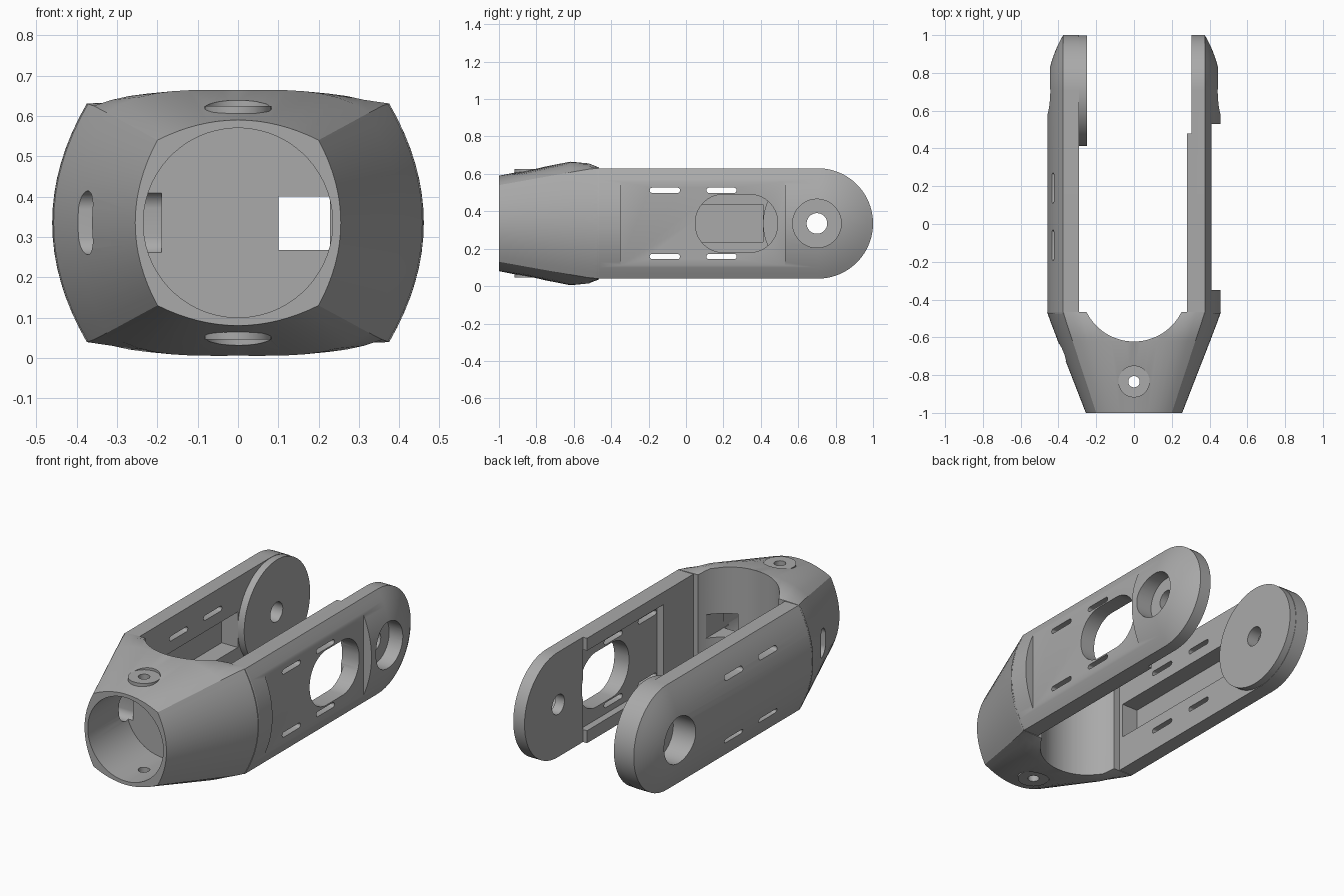
import bpy, bmesh, math
from mathutils import Vector

if "Cube" in bpy.data.objects:
    bpy.data.objects.remove(bpy.data.objects["Cube"], do_unlink=True)

MID = 0.335      # height of the centre line
PIVOT = 0.705    # centre of the rounded arm ends
RAD = 0.295      # half height of the arms
JOIN = -0.475    # where the arms meet the socket

grey = bpy.data.materials.new("Metal grey")
grey.use_nodes = True
colour = (0.4, 0.4, 0.4, 1)
grey.diffuse_color = colour
grey.node_tree.nodes["Principled BSDF"].inputs["Base Color"].default_value = colour


def loft(name, rings):
    """Closed solid skinned through rings of equal length."""
    bm = bmesh.new()
    loops = [[bm.verts.new(p) for p in ring] for ring in rings]
    n = len(loops[0])
    for a, b in zip(loops, loops[1:]):
        for i in range(n):
            j = (i + 1) % n
            bm.faces.new((a[i], a[j], b[j], b[i]))
    bm.faces.new(loops[0])
    bm.faces.new(loops[-1])
    bmesh.ops.recalc_face_normals(bm, faces=bm.faces)
    mesh = bpy.data.meshes.new(name)
    bm.to_mesh(mesh)
    bm.free()
    mesh.materials.append(grey)
    obj = bpy.data.objects.new(name, mesh)
    bpy.context.collection.objects.link(obj)
    return obj


def prism(name, axis, outline, lo, hi):
    """Extrude a 2D outline along an axis (0 x, 1 y, 2 z)."""
    def place(p, d):
        v = list(p)
        v.insert(axis, d)
        return Vector(v)
    return loft(name, [[place(p, d) for p in outline] for d in (lo, hi)])


def rect(u0, u1, v0, v1):
    return [(u0, v0), (u1, v0), (u1, v1), (u0, v1)]


def capsule(u, v, r, hu=0, hv=0, seg=48):
    """Circle, or slot when hu or hv stretches its halves apart."""
    pts = []
    for i in range(seg):
        a = math.tau * (i + 0.5) / seg
        c, s = math.cos(a), math.sin(a)
        pts.append((u + r * c + math.copysign(hu, c), v + r * s + math.copysign(hv, s)))
    return pts


def apply_bool(target, tool, mode):
    mod = target.modifiers.new(mode, "BOOLEAN")
    mod.operation, mod.solver, mod.object = mode, "EXACT", tool
    bpy.context.view_layer.objects.active = target
    bpy.ops.object.modifier_apply(modifier=mod.name)
    bpy.data.objects.remove(tool, do_unlink=True)


def socket_section(y, cx, hz, sx, tz, power, n=16):
    """Four bowed sides meeting in four sharp corners."""
    quarter = []
    steps = [2 * i / n - 1 for i in range(n)]
    bow = lambda t, p: 1 - abs(t) ** p
    quarter += [(cx + (sx - cx) * bow(t, 2), hz * t) for t in steps]
    quarter += [(-cx * t, hz + (tz - hz) * bow(t, power)) for t in steps]
    full = quarter + [(-x, -z) for x, z in quarter]
    return [(x, y, MID + z) for x, z in full]


def arm(name, side, inner):
    """Round-ended arm with a domed outer face."""
    def ring(r, x):
        pts = [(side * x, JOIN, MID - r)]
        for i in range(41):
            a = math.pi * (i / 40 - 0.5)
            pts.append((side * x, PIVOT + r * math.cos(a), MID + r * math.sin(a)))
        return pts + [(side * x, JOIN, MID + r)]
    rings = [ring(RAD, inner)]
    for k in range(10, 0, -1):
        t = k / 10
        rings.append(ring(RAD * t, 0.375 + 0.085 * (1 - t * t)))
    return loft(name, rings)


# Tapering socket
body = loft("fork_bracket", [
    socket_section(-1.0, 0.2, 0.205, 0.255, 0.255, 2),
    socket_section(-0.62, 0.325, 0.273, 0.403, 0.33, 4),
    socket_section(-0.52, 0.358, 0.29, 0.441, 0.326, 4),
    socket_section(-0.465, 0.375, 0.296, 0.461, 0.3, 4),
])

# Arms and the thick pivot boss
apply_bool(body, arm("left_arm", 1, 0.28), "UNION")
apply_bool(body, arm("right_arm", -1, 0.29), "UNION")
apply_bool(body, prism("pivot_boss", 0, capsule(PIVOT, MID, RAD - 0.002, seg=80),
                       -0.36, -0.25), "UNION")

# Screw bosses above and below the socket
for s in (1, -1):
    lo, hi = sorted((MID + s * 0.25, MID + s * 0.29))
    apply_bool(body, prism("screw_boss", 2, capsule(0, -0.835, 0.083), lo, hi), "UNION")

cutters = [
    # Socket bore and the rounded inner throat
    prism("bore", 1, capsule(0, MID, 0.235, seg=64), -1.1, -0.66),
    prism("throat", 2, capsule(0, -0.342, 0.28, seg=96), -0.1, 0.8),
    # Cable openings
    prism("bulkhead_slot", 1, rect(0.1, 0.228, 0.268, 0.4), -0.7, -0.4),
    prism("side_slot", 0, capsule(-0.68, MID, 0.045, hv=0.034), -0.6, -0.19),
    # Outer pocket and window of the left arm
    prism("outer_pocket", 0, rect(-0.35, 0.53, 0.1, 0.57), 0.411, 0.6),
    prism("window", 0, capsule(0.27, MID, 0.15, hu=0.07, hv=0.005), 0.2, 0.6),
    # Inner steps of the left arm
    prism("pivot_step", 0, rect(0.48, 1.1, -0.1, 0.8), 0.2, 0.305),
    prism("inner_panel", 0, rect(-0.2, 0.481, 0.11, 0.56), 0.2, 0.32),
    # Inner channel of the right arm
    prism("inner_channel", 0, rect(-0.44, 0.412, 0.235, 0.435), -0.39, -0.2),
    # Pivot hole and counterbores
    prism("pivot_hole", 0, capsule(PIVOT - 0.005, MID, 0.055), -0.7, 0.7),
    prism("left_counterbore", 0, capsule(PIVOT - 0.005, MID, 0.13), 0.36, 0.7),
    prism("right_counterbore", 0, capsule(PIVOT - 0.005, MID, 0.13), -0.7, -0.32),
    # Screw holes
    prism("screw_hole", 2, capsule(0, -0.835, 0.03), -0.2, 0.9),
]
for s in (1, -1):
    lo, hi = sorted((MID + s * 0.29, MID + s * 0.5))
    cutters.append(prism("spot_face", 2, capsule(0, -0.835, 0.083), lo, hi))
# Strap slots through both arms
for y in (-0.113, 0.19):
    for z in (0.158, 0.512):
        cutters.append(prism("strap_slot", 0, capsule(y, z, 0.014, hu=0.067, seg=24), -0.6, 0.6))

for cutter in cutters:
    apply_bool(body, cutter, "DIFFERENCE")

bpy.ops.object.select_all(action="DESELECT")
body.select_set(True)
bpy.context.view_layer.objects.active = body
bpy.ops.object.shade_smooth_by_angle(angle=math.radians(25))
